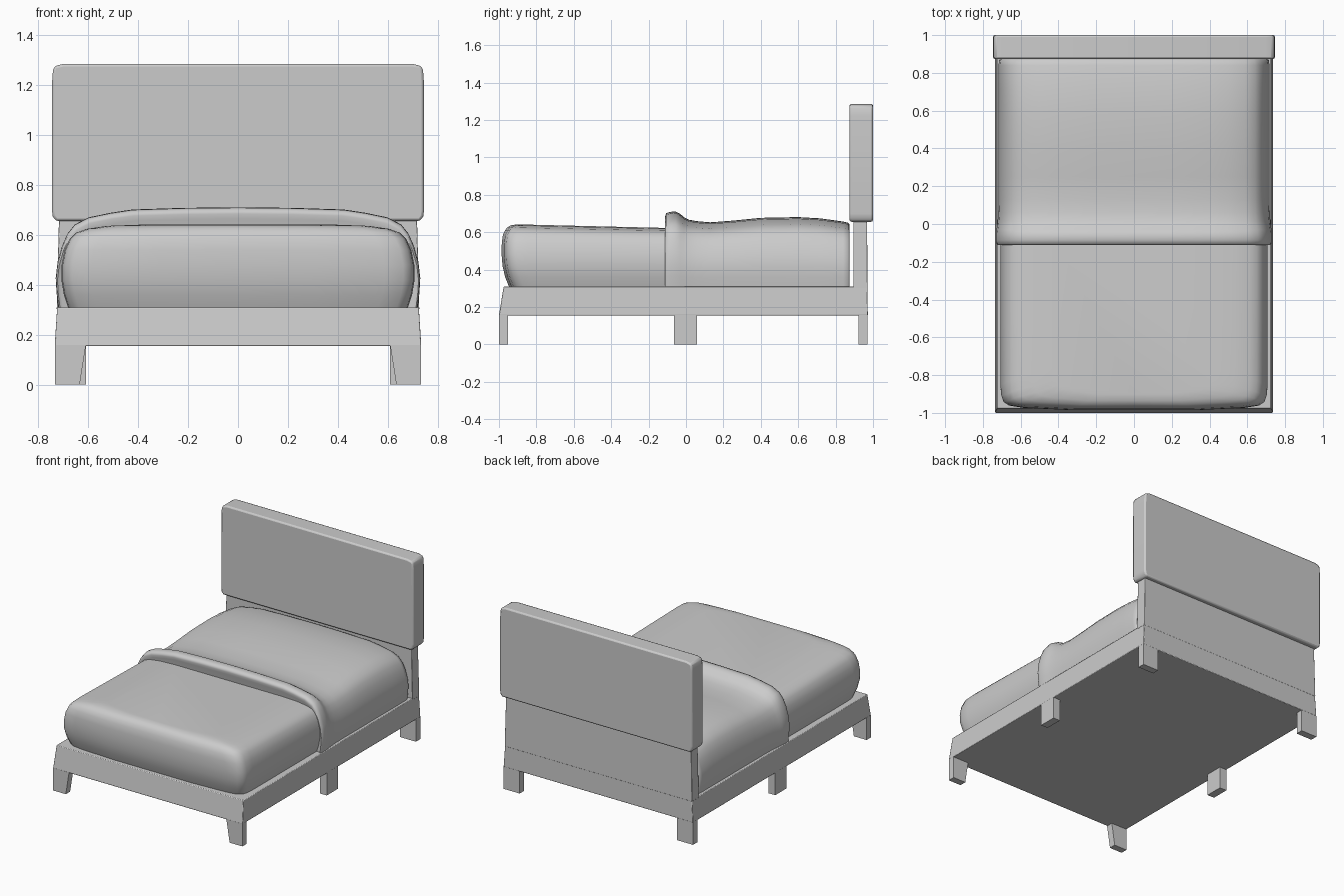
import bpy, bmesh

if "Cube" in bpy.data.objects:
    bpy.data.objects.remove(bpy.data.objects["Cube"])


def finish(name, bm, bevel=0.0, angle=0.6, smooth=True):
    bmesh.ops.recalc_face_normals(bm, faces=bm.faces[:])
    me = bpy.data.meshes.new(name)
    bm.to_mesh(me)
    bm.free()
    ob = bpy.data.objects.new(name, me)
    bpy.context.collection.objects.link(ob)
    if bevel:
        m = ob.modifiers.new("soft_edges", 'BEVEL')
        m.width = bevel
        m.segments = 2
        m.limit_method = 'ANGLE'
        m.angle_limit = 0.6
    if smooth:
        bpy.ops.object.select_all(action='DESELECT')
        bpy.context.view_layer.objects.active = ob
        ob.select_set(True)
        bpy.ops.object.shade_smooth_by_angle(angle=angle)
    return ob


def loft(name, rings, closed=True, **kw):
    """Skin a list of equal-length closed rings and cap both ends."""
    bm = bmesh.new()
    vs = [[bm.verts.new(p) for p in r] for r in rings]
    n = len(vs[0])
    for a, b in zip(vs, vs[1:]):
        for i in range(n):
            j = (i + 1) % n
            bm.faces.new((a[i], a[j], b[j], b[i]))
    bm.faces.new(vs[0])
    bm.faces.new(vs[-1])
    return finish(name, bm, **kw)


def rect(x0, x1, y0, y1, z):
    return [(x0, y0, z), (x1, y0, z), (x1, y1, z), (x0, y1, z)]


def mirrored(half):
    """Mirror points running from x > 0 towards x = 0."""
    return half + [(-p[0],) + tuple(p[1:]) for p in reversed(half) if p[0] > 1e-6]


# Base frame, leaning in slightly at the front and sides
loft("bed_frame", [rect(-.735, .735, -1, .972, .155),
                   rect(-.725, .725, -.975, .970, .31)], bevel=.004)

# Lower back panel carrying the headboard
loft("back_panel", [rect(-.727, .727, .895, .971, .30),
                    rect(-.718, .718, .895, .968, .66)], bevel=.003)

# Padded headboard, soft-cornered slab
outline = mirrored([(.743, .675), (.746, .70), (.745, 1.22), (.742, 1.262),
                    (.735, 1.277), (.70, 1.286)])
outline = [(-.73, .656), (.73, .656)] + outline
loft("headboard", [[(x, y, z) for x, z in outline] for y in (.874, 1.0)], bevel=.01)

# Legs: tapered at the front, straight in the middle and back
for side, label in ((1, "right"), (-1, "left")):
    for part, y0, y1, top_in, foot_in in (("front", -1, -.952, .61, .635),
                                          ("middle", -.065, .06, .68, .68),
                                          ("back", .921, .971, .61, .61)):
        foot, top = [rect(*sorted((side * i, side * .734)), y0, y1, z)
                     for i, z in ((foot_in, 0), (top_in, .158))]
        loft(f"{part}_leg_{label}", [foot, top], smooth=False)

# Mattress: stacked rounded outlines (height, half width, front y)
levels = [(.305, .68, -.945), (.36, .698, -.967), (.42, .708, -.981), (.48, .707, -.986),
          (.54, .695, -.985), (.585, .675, -.979), (.61, .65, -.967),
          (.625, .61, -.955), (.637, .53, -.935), (.642, .42, -.90)]
rings = []
for z, w, f in levels:
    half = [(w, -.07), (w, -.5), (w, f + .14), (w - .004, f + .08), (w - .016, f + .045),
            (w - .045, f + .025), (w - .12, f + .013), (w * .45, f), (0, f)]
    k = max(0, (z - .305) / .337) ** 2
    rings.append(mirrored([(x, y, z - .024 * k * (y + .9)) for x, y in half]))
loft("mattress", rings, angle=1.0)

# Blanket: cross-sections along the bed (y, half width, top z), rolled at its front hem
section = [(.985, 0), (.995, .15), (1, .3), (.99, .46), (.965, .62), (.935, .74), (.895, .83),
           (.82, .90), (.7, .945), (.58, .978), (.3, .994), (0, 1)]
stations = [(-.103, .712, .665), (-.112, .724, .685), (-.106, .729, .702), (-.085, .731, .709),
            (-.055, .731, .711), (-.03, .728, .697), (-.01, .725, .68), (.015, .722, .667),
            (.06, .719, .659), (.13, .717, .653), (.25, .717, .662), (.4, .717, .677),
            (.6, .717, .681), (.72, .717, .674), (.84, .717, .657), (.868, .714, .650),
            (.874, .705, .642)]
loft("blanket", [mirrored([(w * a, y, .305 + (t - .305) * h) for a, h in section])
                 for y, w, t in stations], angle=1.0)
